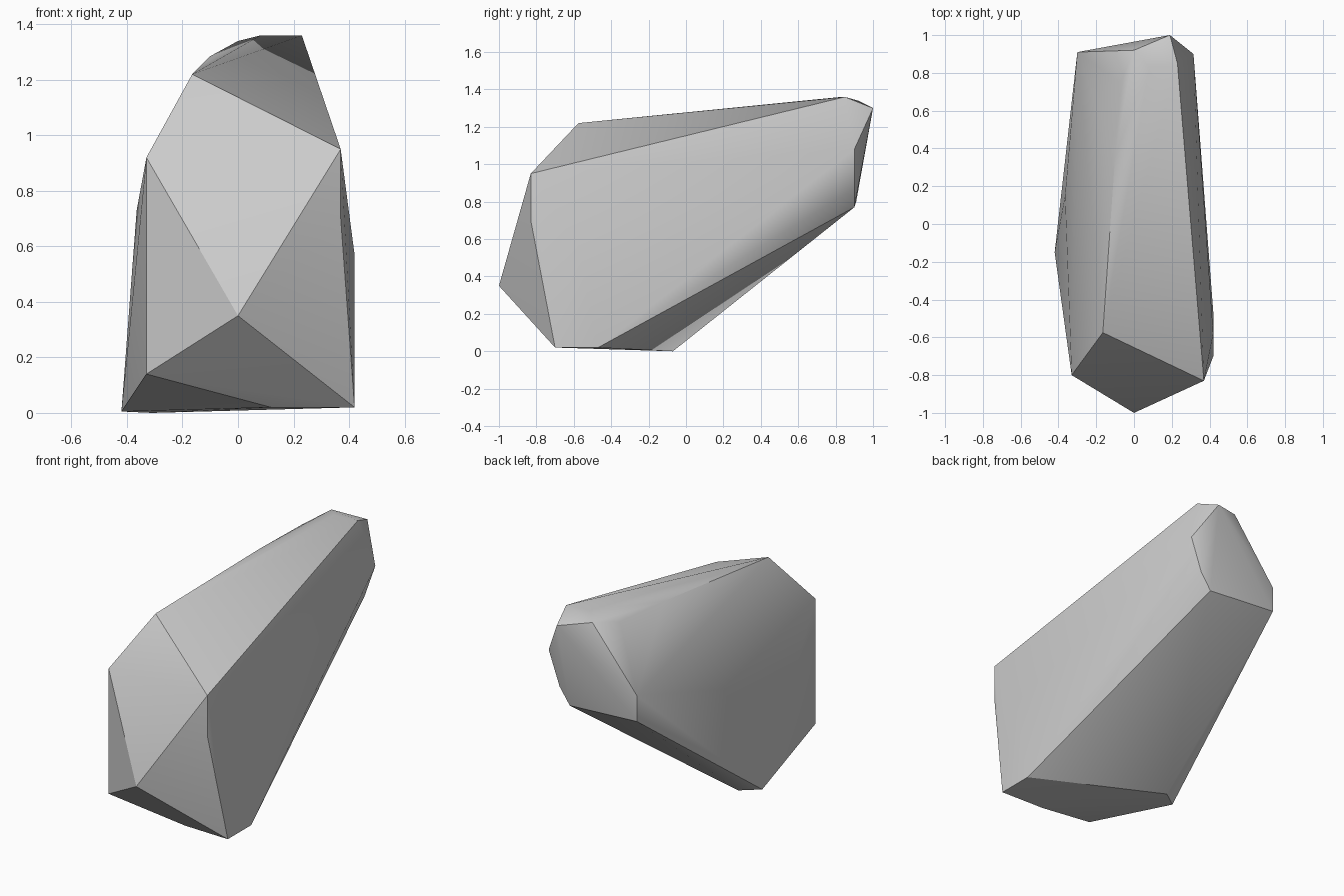
import bpy, bmesh, math

cube = bpy.data.objects.get("Cube")
if cube:
    bpy.data.objects.remove(cube, do_unlink=True)

# Corners of the boulder, grouped by region
front = [(0, -1, .35), (.37, -.83, .95), (.37, -.83, .7), (-.33, -.8, .92), (-.33, -.8, .14)]
base = [(.42, -.7, .02), (.42, -.47, .02), (.12, -.69, .02), (-.42, -.15, .005), (-.31, -.07, 0)]
sides = [(.42, -.58, .57), (-.365, .15, .73)]
ridge = [(-.165, -.575, 1.22), (-.1, .36, 1.285), (-.07, .75, 1.3), (0, .92, 1.34),
         (.08, .83, 1.36), (.23, .85, 1.36)]
back = [(.19, 1, 1.3), (.315, .9, 1.08), (.24, .9, .87), (.17, .9, .77),
        (-.3, .91, .96), (-.3, .91, .8)]

# Wrap the corners in a convex skin
bm = bmesh.new()
for co in front + base + sides + ridge + back:
    bm.verts.new(co)
bmesh.ops.convex_hull(bm, input=bm.verts[:])
bmesh.ops.delete(bm, geom=[v for v in bm.verts if not v.link_faces], context='VERTS')
bmesh.ops.recalc_face_normals(bm, faces=bm.faces[:])
mesh = bpy.data.meshes.new("boulder")
bm.to_mesh(mesh)
bm.free()

# Stone grey
stone = bpy.data.materials.new("stone_grey")
stone.use_nodes = True
grey = (.6, .6, .6, 1)
stone.diffuse_color = grey
stone.node_tree.nodes["Principled BSDF"].inputs["Base Color"].default_value = grey
mesh.materials.append(stone)

# Soft shading with crisp main edges
boulder = bpy.data.objects.new("boulder", mesh)
bpy.context.collection.objects.link(boulder)
bpy.context.view_layer.objects.active = boulder
boulder.select_set(True)
bpy.ops.object.shade_smooth_by_angle(angle=math.radians(30))
